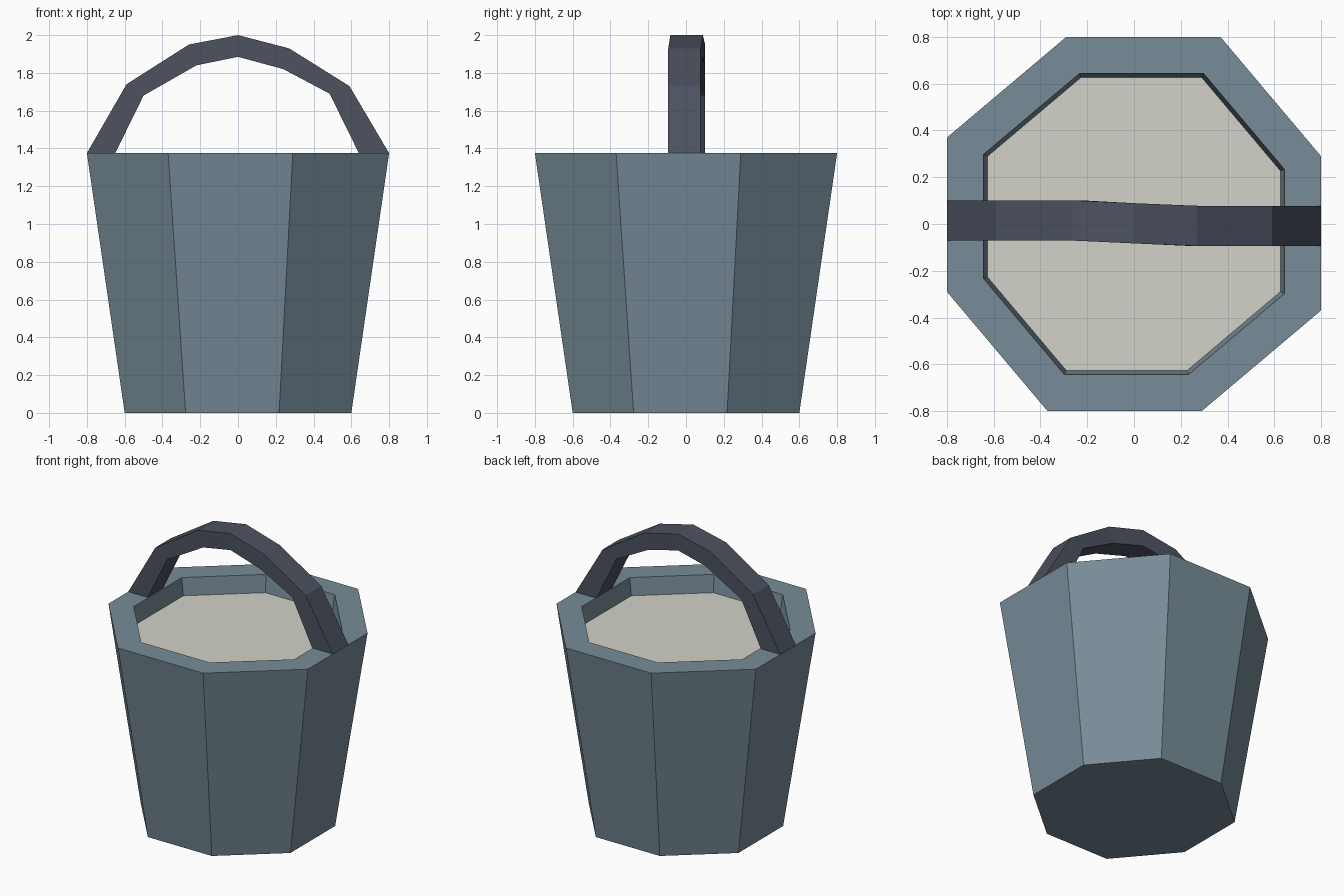
import bpy

if "Cube" in bpy.data.objects:
    bpy.data.objects.remove(bpy.data.objects["Cube"])


def material(name, rgb):
    m = bpy.data.materials.new(name)
    m.diffuse_color = (*rgb, 1.0)
    m.use_nodes = True
    m.node_tree.nodes["Principled BSDF"].inputs["Base Color"].default_value = m.diffuse_color
    return m


def add_object(name, verts, faces, mat):
    mesh = bpy.data.meshes.new(name)
    mesh.from_pydata(verts, [], faces)
    mesh.materials.append(mat)
    mesh.update()
    ob = bpy.data.objects.new(name, mesh)
    bpy.context.collection.objects.link(ob)
    return ob


def octagon(scale, z):
    """Slightly turned octagon: two corners repeated by quarter turns."""
    pts = []
    for turn in range(4):
        for x, y in ((0.80, 0.29), (0.37, 0.80)):
            for _ in range(turn):
                x, y = -y, x
            pts.append((x * scale, y * scale, z))
    return pts


def loft(rings, cap_start=False, cap_end=False):
    """Join equal-sized rings with quads."""
    n = len(rings[0])
    verts = [p for r in rings for p in r]
    faces = []
    for k in range(len(rings) - 1):
        a, b = k * n, (k + 1) * n
        faces += [(a + i, a + (i + 1) % n, b + (i + 1) % n, b + i) for i in range(n)]
    if cap_start:
        faces.append(tuple(reversed(range(n))))
    if cap_end:
        faces.append(tuple(range(len(verts) - n, len(verts))))
    return verts, faces


steel = material("blue grey steel", (0.188, 0.262, 0.314))
dark = material("dark handle grey", (0.072, 0.084, 0.117))
cream = material("pale milk", (0.658, 0.645, 0.578))

RIM = 1.375
LEVEL = 1.255

# Tapered bucket: base, outer wall, rim, inner wall down to the liquid
add_object("bucket", *loft([octagon(0.75, 0), octagon(1.0, RIM),
                            octagon(0.805, RIM), octagon(0.783, LEVEL)],
                           cap_start=True), steel)

# Liquid surface closing the inside
add_object("liquid", octagon(0.783, LEVEL), [tuple(range(8))], cream)

# Arched handle: (outer x, z), (inner x, z), centre y
stations = [
    ((-0.80, RIM), (-0.65, RIM), 0.015),
    ((-0.59, 1.74), (-0.50, 1.68), 0.015),
    ((-0.26, 1.95), (-0.22, 1.84), 0.015),
    ((0.00, 2.00), (0.00, 1.885), 0.003),
    ((0.27, 1.93), (0.24, 1.82), -0.008),
    ((0.59, 1.73), (0.485, 1.69), -0.008),
    ((0.80, RIM), (0.64, RIM), -0.008),
]
HALF = 0.086
rings = [[(o[0], y - HALF, o[1]), (o[0], y + HALF, o[1]),
          (i[0], y + HALF, i[1]), (i[0], y - HALF, i[1])] for o, i, y in stations]
verts, faces = loft(rings, cap_start=True, cap_end=True)
# The arch runs left to right, so turn the faces outward
handle = add_object("handle", verts, [tuple(reversed(f)) for f in faces], dark)
